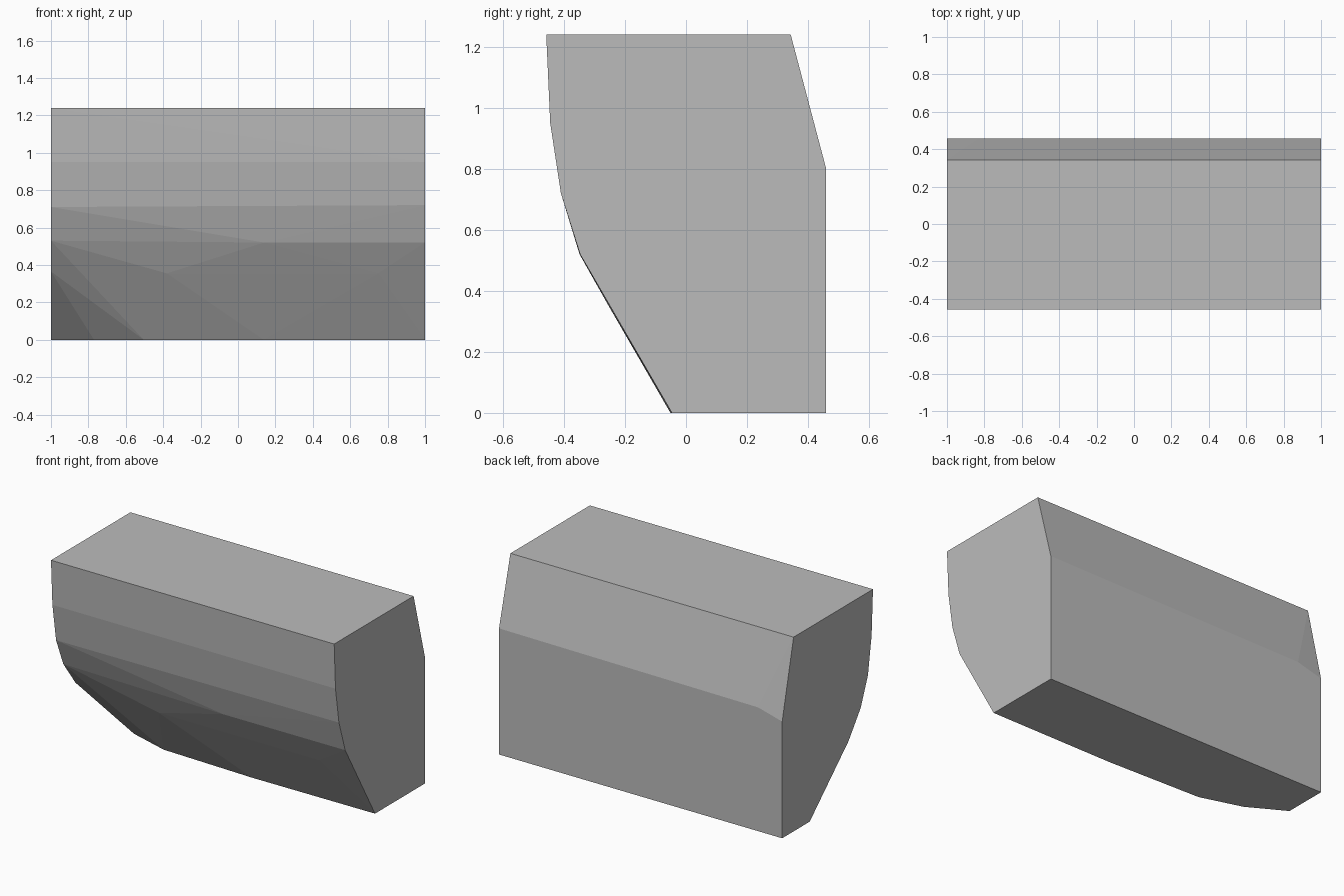
import bpy
import bmesh

# Remove the default cube
cube = bpy.data.objects.get("Cube")
if cube:
    bpy.data.objects.remove(cube)

# One plain grey for the whole block
grey = bpy.data.materials.new("plain_grey")
grey.use_nodes = True
colour = (0.5, 0.5, 0.5, 1)
grey.diffuse_color = colour
grey.node_tree.nodes["Principled BSDF"].inputs["Base Color"].default_value = colour

BACK = 0.458
TOP = 1.24

# Full (y, z) outline of the square end: front curve, then chamfered back
full_profile = [(-0.046, 0), (-0.347, 0.52), (-0.41, 0.72), (-0.445, 0.95),
                (-0.458, TOP), (0.343, TOP), (BACK, 0.805), (BACK, 0)]

# Outline of the other end, whose lower front corner is rounded away
worn_profile = [(0.18, 0), (-0.212, 0.365), (-0.334, 0.53), (-0.407, 0.71), (-0.444, 0.95),
                (-0.458, TOP), (0.343, TOP), (BACK, 0.745), (BACK, 0)]

# Shallow bulge along the lower front: (x, y) on the base, (x, y) higher up
base_edge = [(0.137, -0.051), (-0.504, -0.03), (-0.77, 0.05)]
belly = [(0.75, -0.256), (-0.38, -0.256)]
BELLY_HEIGHT = 0.355

points = [(1, y, z) for y, z in full_profile]
points += [(-1, y, z) for y, z in worn_profile]
points += [(x, y, 0) for x, y in base_edge]
points += [(x, y, BELLY_HEIGHT) for x, y in belly]
points.append((0.14, -0.349, 0.52))     # crown of the bulge
points.append((-0.83, BACK, 0.79))      # kink in the back chamfer

# Wrap the sections in one convex skin
bm = bmesh.new()
for p in points:
    bm.verts.new(p)
hull = bmesh.ops.convex_hull(bm, input=bm.verts)
loose = [g for g in hull["geom_interior"] if isinstance(g, bmesh.types.BMVert)]
bmesh.ops.delete(bm, geom=loose, context="VERTS")
bmesh.ops.dissolve_limit(bm, angle_limit=0.002, verts=bm.verts, edges=bm.edges)
bmesh.ops.recalc_face_normals(bm, faces=bm.faces)

mesh = bpy.data.meshes.new("curved_block")
bm.to_mesh(mesh)
bm.free()
mesh.materials.append(grey)
block = bpy.data.objects.new("curved_block", mesh)
bpy.context.collection.objects.link(block)
